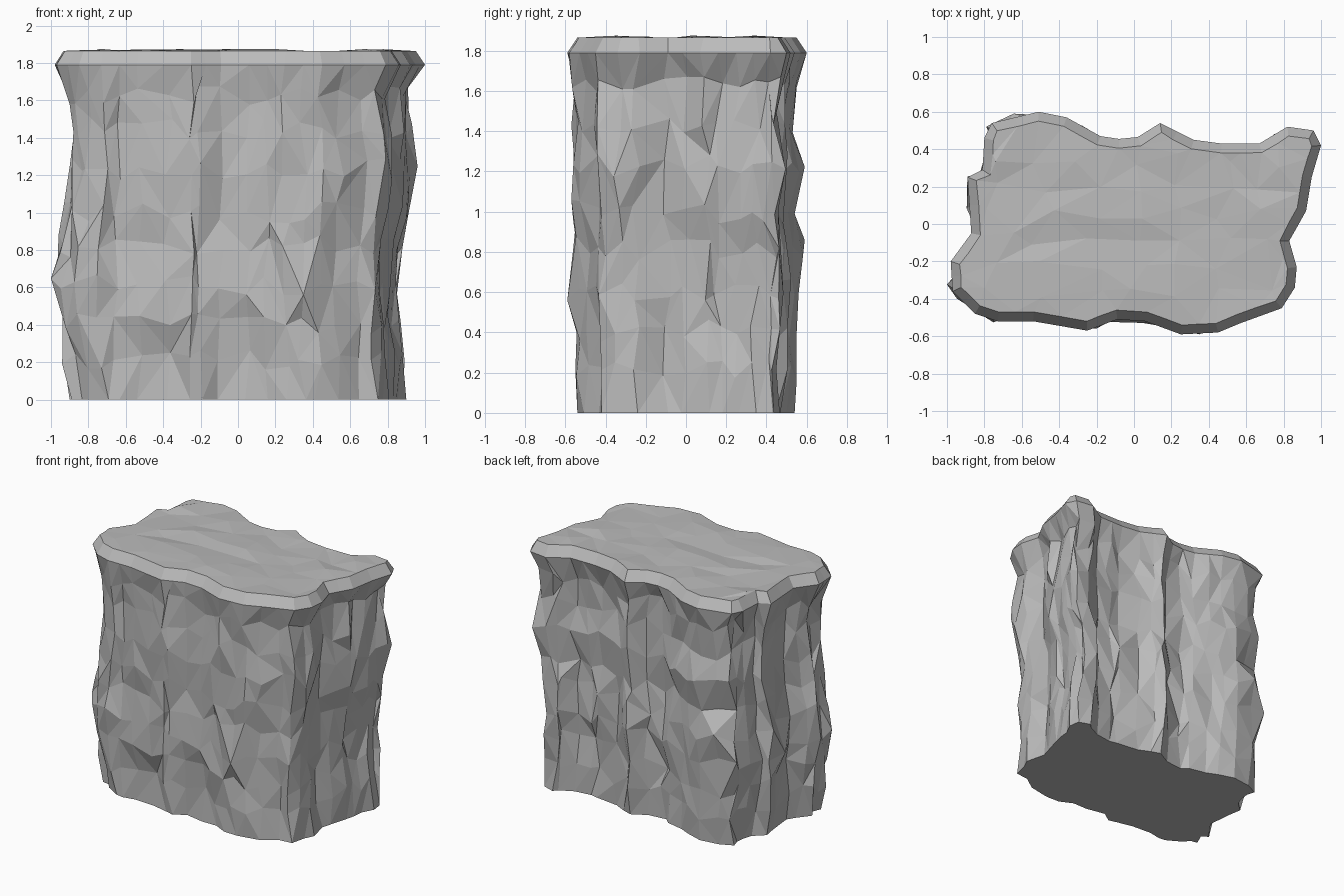
import bpy, bmesh, random
from mathutils import Vector, geometry

random.seed(11)
if "Cube" in bpy.data.objects:
    bpy.data.objects.remove(bpy.data.objects["Cube"])

# Plan outline of the overhanging rim, counter-clockwise
CORNERS = [Vector(p) for p in (
    (-.98, -.2), (-.97, -.36), (-.85, -.48), (-.73, -.52), (-.54, -.52), (-.25, -.57),
    (-.09, -.51), (.06, -.52), (.25, -.59), (.45, -.58), (.57, -.53), (.79, -.45),
    (.86, -.34), (.87, -.23), (.83, -.09), (.87, -.02), (.92, .07), (.95, .25),
    (1, .42), (.96, .5), (.82, .52), (.67, .43), (.47, .43), (.32, .45),
    (.14, .54), (.02, .465), (-.08, .455), (-.18, .47), (-.36, .57), (-.51, .6), (-.76, .54),
    (-.8, .46), (-.81, .29), (-.89, .25), (-.88, .1), (-.87, -.05))]

# Body levels: height, then left, right, front and back extents
LEVELS = ((0, -.9, .9, -.54, .54), (.21, -.94, .89, -.55, .55), (.41, -.94, .87, -.55, .55),
          (.61, -1, .85, -.59, .56), (.82, -.96, .88, -.56, .59), (1, -.93, .91, -.57, .54),
          (1.23, -.9, .96, -.56, .59), (1.45, -.88, .93, -.57, .53), (1.63, -.9, .91, -.57, .55))


def split_long(points, limit):
    """Add a midpoint to every long side of a closed outline."""
    result = []
    for i, p in enumerate(points):
        following = points[(i + 1) % len(points)]
        result.append(p)
        if (following - p).length > limit:
            result.append(p.lerp(following, .5))
    return result


def inset(points, amount):
    """Move a closed outline inwards along its corner normals."""
    result = []
    for i, p in enumerate(points):
        d = (points[(i + 1) % len(points)] - points[i - 1]).normalized()
        result.append(p + Vector((-d.y, d.x)) * amount)
    return result


def pull(values, low, high):
    """Move the outermost values to low and high, the inner ones less."""
    least, most = min(values), max(values)
    result = []
    for v in values:
        t = (v - least) / (most - least)
        result.append(v + (high - most) * t ** 6 + (low - least) * (1 - t) ** 6)
    return result


def rough(amount):
    return random.uniform(-amount, amount)


RIM = split_long(CORNERS, .16)
count = len(RIM)
bm = bmesh.new()
rings = []

# Rugged body rings sharing the same upright ridges
ridges = [p + Vector((rough(.015), rough(.015))) for p in inset(RIM, .05)]
for z, left, right, front, back in LEVELS:
    outline = [p + Vector((rough(.025), rough(.025))) for p in ridges]
    xs = pull([p.x for p in outline], left, right)
    ys = pull([p.y for p in outline], front, back)
    rings.append([bm.verts.new((x, y, z + (rough(.06) if z else 0))) for x, y in zip(xs, ys)])

# Overhanging rim and its bevelled upper edge
top_outline = inset(RIM, .05)
rings.append([bm.verts.new((p.x, p.y, 1.79)) for p in RIM])
rings.append([bm.verts.new((p.x, p.y, 1.865)) for p in top_outline])

# Sides: facets with random diagonals, clean quads on the bevel
for level, (low, high) in enumerate(zip(rings, rings[1:])):
    for i in range(count):
        a, b, c, d = low[i], low[(i + 1) % count], high[(i + 1) % count], high[i]
        if level == len(rings) - 2:
            bm.faces.new((a, b, c, d))
        elif random.random() < .5:
            bm.faces.new((a, b, c))
            bm.faces.new((a, c, d))
        else:
            bm.faces.new((a, b, d))
            bm.faces.new((b, c, d))

# Flat underside
bm.faces.new(rings[0][::-1])

# Gently uneven top: scattered points triangulated inside the outline
scatter = [Vector((-.72 + .24 * i + rough(.08), -.36 + .14 * j + rough(.04)))
           for i in range(7) for j in range(6)]
points, _, faces, origins, _, _ = geometry.delaunay_2d_cdt(
    top_outline + scatter, [], [list(range(count))], 1, 1e-5)
top = [rings[-1][o[0]] if o and o[0] < count else bm.verts.new((p.x, p.y, 1.865 + rough(.012)))
       for p, o in zip(points, origins)]
for face in faces:
    bm.faces.new([top[i] for i in face])

loose = [v for v in bm.verts if not v.link_faces]
bmesh.ops.delete(bm, geom=loose, context='VERTS')
bmesh.ops.recalc_face_normals(bm, faces=bm.faces[:])

mesh = bpy.data.meshes.new("rock_block")
bm.to_mesh(mesh)
bm.free()
rock = bpy.data.objects.new("rock_block", mesh)
bpy.context.collection.objects.link(rock)

# Plain stone colour
stone = bpy.data.materials.new("stone_grey")
stone.use_nodes = True
colour = (.5, .5, .5, 1)
stone.diffuse_color = colour
stone.node_tree.nodes["Principled BSDF"].inputs["Base Color"].default_value = colour
mesh.materials.append(stone)
